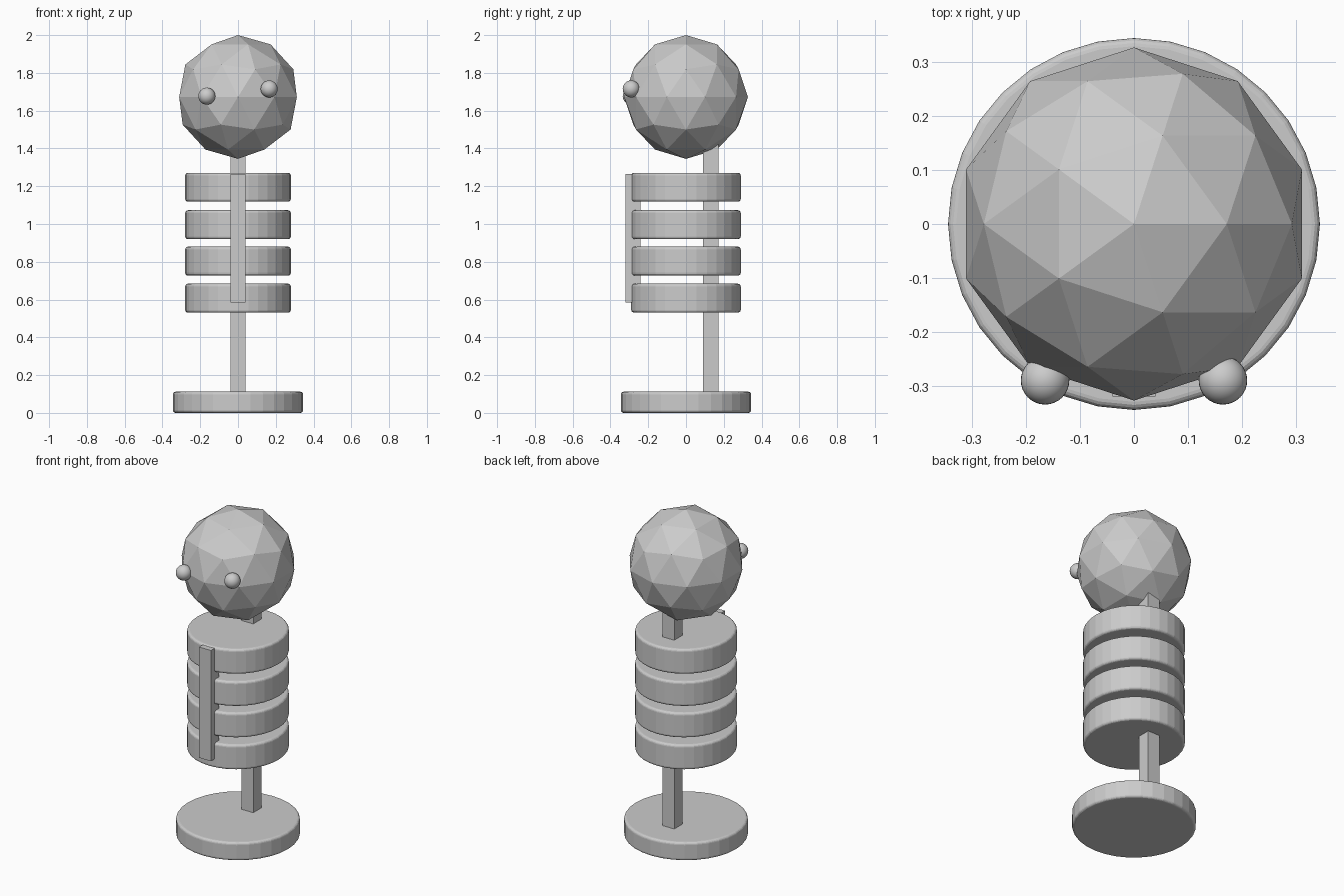
import bpy

if "Cube" in bpy.data.objects:
    bpy.data.objects.remove(bpy.data.objects["Cube"])


def disc(name, rx, ry, z0, z1, bevel):
    bpy.ops.mesh.primitive_cylinder_add(vertices=32, radius=1, depth=1,
                                        location=(0, 0, (z0 + z1) / 2))
    ob = bpy.context.object
    ob.name = name
    ob.scale = (rx, ry, z1 - z0)
    bpy.ops.object.transform_apply(location=False, rotation=False, scale=True)
    mod = ob.modifiers.new("rounded_rims", 'BEVEL')
    mod.width = bevel
    mod.segments = 4
    mod.limit_method = 'ANGLE'
    return ob


def bar(name, y, z0, z1, width=0.08):
    bpy.ops.mesh.primitive_cube_add(size=1, location=(0, y, (z0 + z1) / 2))
    ob = bpy.context.object
    ob.name = name
    ob.scale = (width, width, z1 - z0)
    bpy.ops.object.transform_apply(location=False, rotation=False, scale=True)
    return ob


# Base plate
disc("base", 0.345, 0.345, 0.0, 0.112, 0.015)

# Stack of body discs
for i, top in enumerate((0.684, 0.88, 1.073, 1.271)):
    disc(f"body_disc_{i + 1}", 0.28, 0.29, top - 0.153, top, 0.015)

# Rear post and front strip
bar("spine_post", 0.131, 0.08, 1.42)
bar("front_strip", -0.28, 0.585, 1.265)

# Low-poly head
bpy.ops.mesh.primitive_ico_sphere_add(subdivisions=2, radius=0.3275,
                                      location=(0, 0, 1.6725))
bpy.context.object.name = "head"

# Eyes, slightly uneven in height
for name, x, z in (("eye_left", -0.165, 1.677), ("eye_right", 0.165, 1.715)):
    bpy.ops.mesh.primitive_uv_sphere_add(segments=32, ring_count=16,
                                         radius=0.045, location=(x, -0.29, z))
    bpy.context.object.name = name
    bpy.ops.object.shade_smooth()
